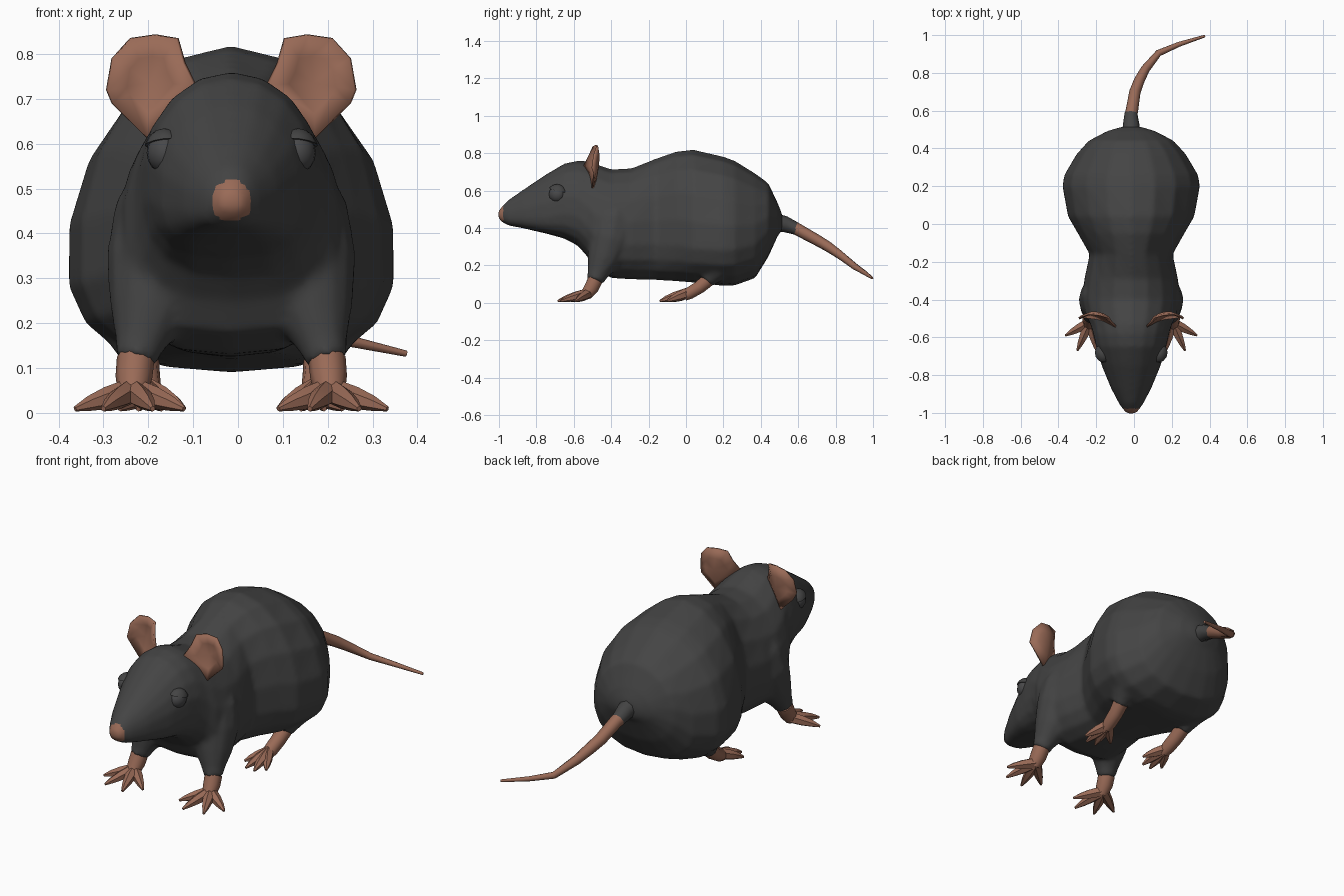
import bpy, bmesh, math
from mathutils import Vector, Matrix

if "Cube" in bpy.data.objects:
    bpy.data.objects.remove(bpy.data.objects["Cube"])

CX = -0.015  # body centre line


def material(name, rgb):
    m = bpy.data.materials.new(name)
    m.diffuse_color = (*rgb, 1)
    m.use_nodes = True
    m.node_tree.nodes["Principled BSDF"].inputs["Base Color"].default_value = m.diffuse_color
    return m


FUR = material("dark grey fur", (0.058, 0.058, 0.058))
SKIN = material("brown skin", (0.32, 0.145, 0.095))
EYE = material("eye grey", (0.065, 0.065, 0.067))


def paint(me, rule):
    for p in me.polygons:
        p.material_index = int(rule(p.center))


def finish(bm, name, mats, rule=None, angle=50):
    bmesh.ops.recalc_face_normals(bm, faces=bm.faces)
    me = bpy.data.meshes.new(name)
    bm.to_mesh(me)
    bm.free()
    for m in mats:
        me.materials.append(m)
    if rule:
        paint(me, rule)
    ob = bpy.data.objects.new(name, me)
    bpy.context.collection.objects.link(ob)
    bpy.ops.object.select_all(action='DESELECT')
    ob.select_set(True)
    bpy.context.view_layer.objects.active = ob
    bpy.ops.object.shade_smooth_by_angle(angle=math.radians(angle))
    return ob


def skin_rings(bm, rings):
    rings = [[bm.verts.new(p) for p in r] for r in rings]
    n = len(rings[0])
    for a, b in zip(rings, rings[1:]):
        for i in range(n):
            j = (i + 1) % n
            bm.faces.new((a[i], a[j], b[j], b[i]))
    bm.faces.new(rings[0])
    bm.faces.new(rings[-1])


def tube(bm, pts, sides, ref=Vector((1, 0, 0))):
    """Loft rings along points (x, y, z, radius)."""
    c = [Vector(p[:3]) for p in pts]
    rings = []
    for k, p in enumerate(pts):
        d = (c[min(k + 1, len(c) - 1)] - c[max(k - 1, 0)]).normalized()
        u = (ref - d * ref.dot(d)).normalized()
        v = d.cross(u)
        rings.append([c[k] + p[3] * (u * math.cos(t) + v * math.sin(t))
                      for t in (2 * math.pi * i / sides for i in range(sides))])
    skin_rings(bm, rings)


def mirrored(path, s):
    return [(CX + s * x, y, z, r) for x, y, z, r in path]


# Sections: y, top, bottom, height of widest point, half width, lower squareness
SECTIONS = [
    (-1.004, .490, .452, .47, .024, .9), (-.982, .518, .430, .47, .043, .8),
    (-.95, .550, .413, .465, .065, .7), (-.87, .605, .398, .48, .107, .6),
    (-.75, .686, .370, .50, .157, .6), (-.65, .745, .343, .53, .187, .7),
    (-.58, .760, .305, .52, .203, .75), (-.53, .758, .25, .47, .218, .75),
    (-.49, .745, .18, .42, .24, .7), (-.40, .714, .132, .37, .262, .75),
    (-.29, .72, .125, .37, .25, .8), (-.16, .772, .122, .37, .222, .8),
    (-.05, .810, .115, .37, .285, .8), (.04, .819, .108, .35, .338, .8),
    (.20, .782, .09, .34, .368, .84), (.26, .76, .092, .34, .358, .84),
    (.37, .692, .132, .36, .292, .86), (.44, .64, .245, .42, .228, .86),
    (.492, .53, .36, .43, .128, .9), (.515, .47, .39, .43, .05, 1)]

FRONT_LEG = [(.10, -.36, .53, .11), (.14, -.385, .43, .125), (.163, -.405, .33, .118),
             (.182, -.44, .23, .092), (.205, -.475, .15, .055), (.214, -.488, .115, .046)]
FRONT_PAW = [(.213, -.485, .122, .042), (.217, -.505, .08, .041), (.22, -.535, .04, .033)]
FRONT_TOES = [(.105, -.615), (.175, -.685), (.285, -.67), (.348, -.59)]
HIND_LEG = [(.21, .21, .27, .12), (.207, .17, .19, .085), (.202, .125, .13, .047),
            (.20, .112, .115, .042)]
HIND_PAW = [(.20, .118, .122, .039), (.195, .075, .085, .036), (.19, .02, .052, .034),
            (.187, -.01, .035, .027)]
HIND_TOES = [(.105, -.075), (.155, -.135), (.207, -.14), (.248, -.10)]

# Head, body and furred legs fused into one skin
bm = bmesh.new()
rings = []
for y, top, bot, mid, hw, e in SECTIONS:
    ring = []
    for i in range(18):
        t = 2 * math.pi * i / 18 + math.pi / 2
        cs, sn = math.cos(t), math.sin(t)
        if sn >= 0:
            x, z = cs, mid + sn * (top - mid)
        else:
            x, z = math.copysign(abs(cs) ** e, cs), mid - abs(sn) ** e * (mid - bot)
        ring.append((CX + x * hw, y, z))
    rings.append(ring)
skin_rings(bm, rings)
for s in (1, -1):
    tube(bm, mirrored(FRONT_LEG, s), 12)
    tube(bm, mirrored(HIND_LEG, s), 12)
body = finish(bm, "body_and_head", [FUR, SKIN])
fuse = body.modifiers.new("fuse", 'REMESH')
fuse.mode = 'VOXEL'
fuse.voxel_size = .012
blend = body.modifiers.new("blend", 'SMOOTH')
blend.factor = .5
blend.iterations = 6
dg = bpy.context.evaluated_depsgraph_get()
fused = bpy.data.meshes.new_from_object(body.evaluated_get(dg))
body.modifiers.clear()
body.data = fused
fused.materials.clear()
fused.materials.append(FUR)
fused.materials.append(SKIN)
paint(fused, lambda c: c.y < -.977)  # nose tip
fused.polygons.foreach_set("use_smooth", [True] * len(fused.polygons))

# Tail: furry stub, then bare skin
bm = bmesh.new()
tube(bm, [(CX, .47, .43, .05), (CX, .53, .42, .043), (CX - .001, .585, .398, .034),
          (-.012, .595, .393, .033), (.005, .70, .335, .03), (.028, .76, .30, .028),
          (.06, .82, .258, .024), (.13, .905, .192, .018),
          (.24, .952, .162, .013), (.375, .995, .132, .007)], 8, Vector((0, 0, 1)))
finish(bm, "tail", [FUR, SKIN], lambda c: c.y > .586)


def paw(s, name, path, toes):
    bm = bmesh.new()
    tube(bm, mirrored(path, s), 10)
    # Splayed toes from the palm
    px, py = path[-1][0], path[-1][1] + .015
    for tx, ty in toes:
        def at(k):
            return CX + s * (px + (tx - px) * k), py + (ty - py) * k
        tube(bm, [(*at(0), .05, .029), (*at(.45), .033, .025),
                  (*at(.75), .021, .017), (*at(1), .009, .006)], 6, Vector((0, 0, 1)))
    finish(bm, name + "_paw", [SKIN], angle=40)


EAR_RIM = [(.185, -.50, .61), (.265, -.49, .69), (.277, -.50, .72), (.265, -.49, .79),
           (.225, -.475, .835), (.17, -.48, .843), (.12, -.495, .835),
           (.105, -.52, .78), (.08, -.545, .73)]

for s, side in ((1, "right"), (-1, "left")):
    paw(s, side + "_front", FRONT_PAW, FRONT_TOES)
    paw(s, side + "_hind", HIND_PAW, HIND_TOES)

    # Cupped ear
    bm = bmesh.new()
    hub = Vector((.182, -.47, .735))
    rim = [Vector(p) for p in EAR_RIM]
    inner = [hub.lerp(p, .55) + Vector((0, .005, 0)) for p in rim]
    place = lambda p: bm.verts.new((CX + s * p.x, p.y, p.z))
    o, n, h = [place(p) for p in rim], [place(p) for p in inner], place(hub)
    for i in range(len(o)):
        j = (i + 1) % len(o)
        bm.faces.new((o[i], o[j], n[j], n[i]))
        bm.faces.new((n[i], n[j], h))
    ear = finish(bm, side + "_ear", [SKIN])
    sol = ear.modifiers.new("thickness", 'SOLIDIFY')
    sol.thickness = .011
    sol.offset = 0

    # Eyeball
    spot = Matrix.Translation((CX + s * .15, -.69, .58)) @ Matrix.Rotation(s * -.35, 4, 'Z')
    bm = bmesh.new()
    bmesh.ops.create_uvsphere(bm, u_segments=12, v_segments=8, radius=1,
                              matrix=spot @ Matrix.Diagonal((.038, .045, .045, 1)))
    finish(bm, side + "_eye", [EYE])

    # Upper eyelid
    bm = bmesh.new()
    bmesh.ops.create_uvsphere(bm, u_segments=12, v_segments=8, radius=1)
    bmesh.ops.bisect_plane(bm, geom=bm.verts[:] + bm.edges[:] + bm.faces[:],
                           plane_co=(0, 0, .4), plane_no=(0, .25, 1), clear_inner=True)
    bmesh.ops.holes_fill(bm, edges=[e for e in bm.edges if e.is_boundary])
    bmesh.ops.transform(bm, verts=bm.verts,
                        matrix=spot @ Matrix.Diagonal((.044, .055, .054, 1)))
    finish(bm, side + "_eyelid", [FUR])
